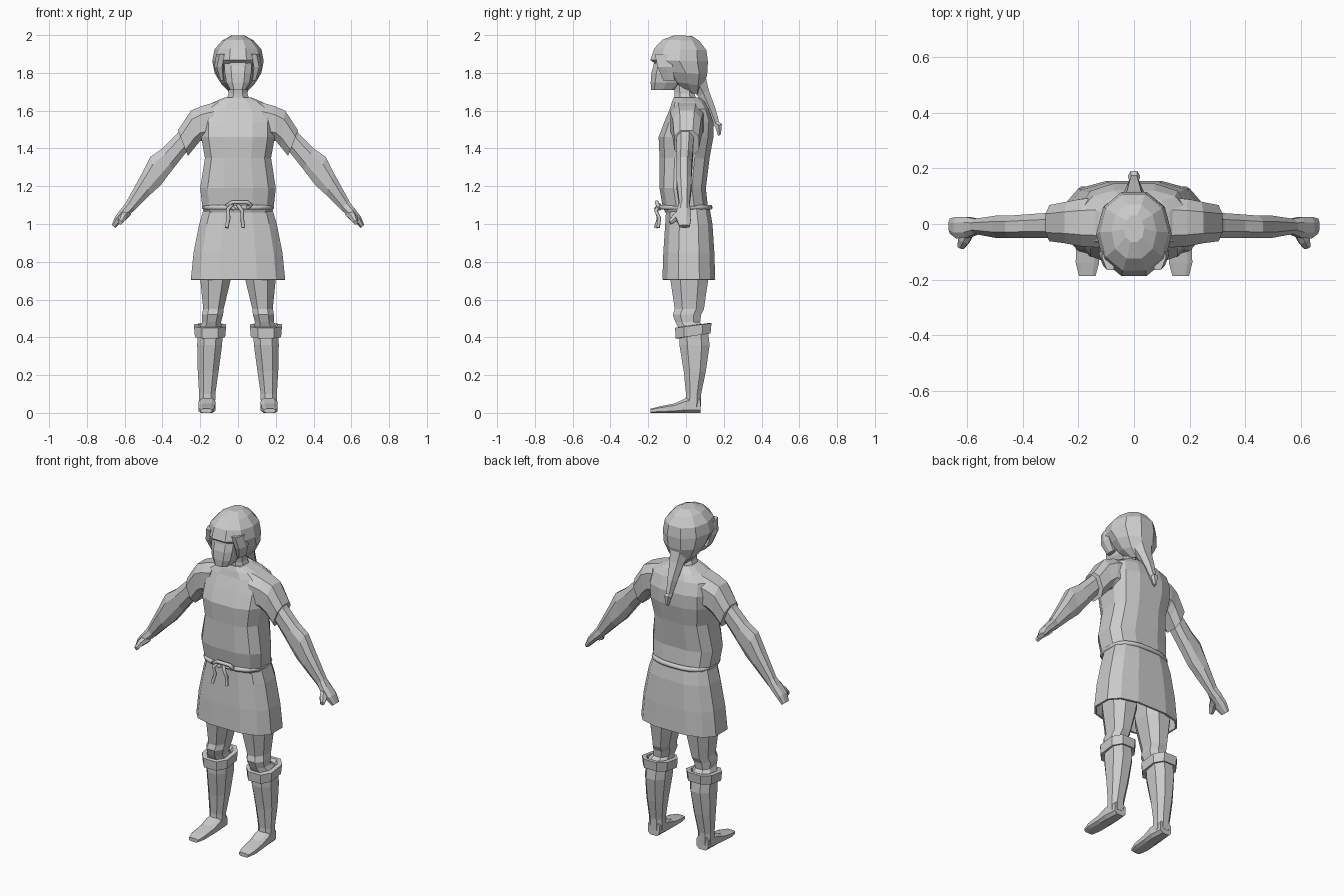
import bpy, math
from mathutils import Vector

grey = bpy.data.materials.new("plain grey")
grey.diffuse_color = (0.6, 0.6, 0.6, 1)


def finish(ob, mirror=False, shell=0.0):
    ob.data.materials.append(grey)
    if shell:
        m = ob.modifiers.new("shell", 'SOLIDIFY')
        m.thickness = shell
        m.offset = -1
    if mirror:
        ob.modifiers.new("mirror", 'MIRROR')
    return ob


def loft(name, rings, n=8, power=0.85, mirror=False, caps=(True, True), shell=0.0):
    """Skin rings; each ring is (edge point, opposite edge point, sideways half vector)."""
    verts, faces = [], []
    soft = lambda c: math.copysign(abs(c) ** power, c) if abs(c) > 1e-6 else 0.0
    for a, b, side in rings:
        a, b, side = Vector(a), Vector(b), Vector(side)
        for i in range(n):
            t = 2 * math.pi * (i + 0.5) / n
            verts.append((a + b) / 2 + (a - b) / 2 * soft(math.cos(t)) + side * soft(math.sin(t)))
    # stretch so the flat facets reach the given edges
    k = 1 / math.cos(math.pi / n) ** power
    for r, (a, b, side) in enumerate(rings):
        c = (Vector(a) + Vector(b)) / 2
        for i in range(n):
            verts[r * n + i] = c + (verts[r * n + i] - c) * k
    for r in range(len(rings) - 1):
        for i in range(n):
            j = (i + 1) % n
            faces.append((r * n + i, r * n + j, r * n + n + j, r * n + n + i))
    if caps[0]:
        faces.append(tuple(reversed(range(n))))
    if caps[1]:
        faces.append(tuple(range(len(verts) - n, len(verts))))
    me = bpy.data.meshes.new(name)
    me.from_pydata(verts, [], faces)
    import bmesh
    bm = bmesh.new()
    bm.from_mesh(me)
    bmesh.ops.recalc_face_normals(bm, faces=bm.faces)
    bm.to_mesh(me)
    bm.free()
    ob = bpy.data.objects.new(name, me)
    bpy.context.collection.objects.link(ob)
    return finish(ob, mirror, shell)


def level(rows, x=0.0):
    """Horizontal rings from (z, front y, back y, half width[, centre x])."""
    return [((r[4] if len(r) > 4 else x, r[1], r[0]), (r[4] if len(r) > 4 else x, r[2], r[0]),
             (r[3], 0, 0)) for r in rows]


def limb(rows):
    """Arm rings from (top x, top z, bottom x, bottom z, front y, back y)."""
    return [((a, (f + k) / 2, b), (c, (f + k) / 2, d), (0, (k - f) / 2, 0)) for a, b, c, d, f, k in rows]


def rope(name, points, radius, cyclic=False):
    cu = bpy.data.curves.new(name, 'CURVE')
    cu.dimensions = '3D'
    cu.bevel_depth = radius
    cu.bevel_resolution = 1
    cu.use_fill_caps = True
    sp = cu.splines.new('POLY')
    sp.points.add(len(points) - 1)
    for p, co in zip(sp.points, points):
        p.co = (*co, 1)
    sp.use_cyclic_u = cyclic
    ob = bpy.data.objects.new(name, cu)
    bpy.context.collection.objects.link(ob)
    return finish(ob)


# Tunic body
loft("tunic_body", level([
    (1.06, -0.11, 0.11, 0.175), (1.10, -0.125, 0.115, 0.19), (1.19, -0.14, 0.105, 0.20),
    (1.35, -0.14, 0.125, 0.175), (1.46, -0.145, 0.145, 0.195), (1.54, -0.115, 0.145, 0.195),
    (1.61, -0.085, 0.12, 0.185), (1.645, -0.075, 0.10, 0.13), (1.67, -0.065, 0.07, 0.07)]),
    n=12, power=0.7)

# Skirt, hollow underneath
loft("skirt", level([
    (0.705, -0.125, 0.155, 0.25), (0.85, -0.12, 0.15, 0.235),
    (1.00, -0.11, 0.14, 0.205), (1.085, -0.105, 0.125, 0.18)]),
    n=12, power=0.7, caps=(False, True), shell=0.012)

# Sleeves
loft("sleeve", limb([
    (0.12, 1.645, 0.15, 1.44, -0.085, 0.095), (0.19, 1.625, 0.20, 1.44, -0.08, 0.09),
    (0.25, 1.60, 0.225, 1.41, -0.07, 0.08), (0.318, 1.495, 0.265, 1.36, -0.062, 0.068)]),
    power=0.75, mirror=True)

# Arms and flat hands
loft("arm", limb([
    (0.28, 1.54, 0.23, 1.44, -0.05, 0.045), (0.325, 1.475, 0.27, 1.385, -0.05, 0.04),
    (0.40, 1.40, 0.345, 1.29, -0.05, 0.035), (0.465, 1.355, 0.41, 1.205, -0.05, 0.03),
    (0.51, 1.265, 0.465, 1.155, -0.05, 0.03), (0.59, 1.12, 0.55, 1.07, -0.035, 0.018)]),
    mirror=True)
loft("hand", limb([
    (0.58, 1.13, 0.545, 1.075, -0.035, 0.018), (0.615, 1.085, 0.58, 1.045, -0.05, 0.025),
    (0.65, 1.04, 0.615, 1.015, -0.052, 0.026), (0.668, 0.995, 0.65, 0.98, -0.035, 0.02)]),
    mirror=True)
loft("thumb", [
    ((0.605, -0.02, 1.075), (0.58, -0.02, 1.035), (0.02, 0, -0.02)),
    ((0.625, -0.06, 1.045), (0.60, -0.06, 1.02), (0.013, 0.01, -0.013)),
    ((0.632, -0.085, 1.015), (0.615, -0.085, 1.0), (0.007, 0.005, -0.007))],
    n=6, mirror=True)

# Legs with knees and calves
loft("leg", level([
    (0.98, -0.08, 0.12, 0.08, 0.10), (0.72, -0.085, 0.12, 0.083, 0.118),
    (0.62, -0.07, 0.105, 0.066, 0.125), (0.55, -0.06, 0.095, 0.054, 0.13),
    (0.52, -0.07, 0.08, 0.056, 0.135), (0.48, -0.055, 0.075, 0.05, 0.14),
    (0.44, -0.035, 0.115, 0.066, 0.147), (0.36, -0.035, 0.125, 0.066, 0.15),
    (0.22, -0.012, 0.105, 0.055, 0.158), (0.10, 0.0, 0.08, 0.043, 0.163),
    (0.03, -0.005, 0.078, 0.042, 0.163)]), mirror=True)

# Boot cuffs, slightly tilted
loft("boot_cuff", [
    ((0.148, -0.035, 0.395), (0.148, 0.115, 0.425), (0.065, 0, 0)),
    ((0.148, -0.055, 0.395), (0.148, 0.13, 0.42), (0.08, 0, 0)),
    ((0.148, -0.058, 0.45), (0.148, 0.135, 0.475), (0.085, 0, 0)),
    ((0.148, -0.035, 0.455), (0.148, 0.115, 0.475), (0.06, 0, 0)),
    ((0.148, -0.03, 0.435), (0.148, 0.10, 0.455), (0.055, 0, 0))],
    power=0.75, mirror=True)

# Feet, from heel to toe
loft("foot", [
    ((0.163, 0.075, 0.08), (0.163, 0.078, 0.0), (0.038, 0, 0)),
    ((0.163, 0.0, 0.078), (0.163, 0.0, 0.0), (0.045, 0, 0)),
    ((0.165, -0.06, 0.05), (0.165, -0.06, 0.0), (0.043, 0, 0)),
    ((0.168, -0.14, 0.034), (0.168, -0.14, 0.0), (0.042, 0, 0)),
    ((0.168, -0.187, 0.022), (0.168, -0.187, 0.0), (0.03, 0, 0))],
    power=0.6, mirror=True)

# Neck, face and hair
loft("neck", level([(1.64, -0.06, 0.06, 0.068), (1.69, -0.06, 0.045, 0.05), (1.79, -0.07, 0.05, 0.05)]))
loft("face", level([
    (1.71, -0.185, -0.06, 0.045), (1.75, -0.187, -0.02, 0.068), (1.80, -0.183, 0.0, 0.078),
    (1.84, -0.172, 0.0, 0.08), (1.90, -0.165, 0.0, 0.08)]), n=10, power=0.7)
loft("hair", [
    ((0, -0.005, 1.70), (0, 0.075, 1.685), (0.04, 0, 0)),
    ((0, -0.075, 1.755), (0, 0.095, 1.73), (0.085, 0, 0)),
    ((0, -0.115, 1.81), (0, 0.112, 1.79), (0.118, 0, 0)),
    ((0, -0.188, 1.868), (0, 0.116, 1.86), (0.13, 0, 0)),
    ((0, -0.168, 1.93), (0, 0.108, 1.92), (0.118, 0, 0)),
    ((0, -0.125, 1.975), (0, 0.07, 1.97), (0.078, 0, 0)),
    ((0, -0.065, 1.998), (0, 0.03, 1.996), (0.035, 0, 0))], n=10, power=0.95)

# Hair locks framing the face
loft("side_lock", [
    ((0.085, -0.165, 1.90), (0.10, -0.08, 1.90), (0.02, 0, 0)),
    ((0.098, -0.15, 1.83), (0.105, -0.07, 1.83), (0.022, 0, 0)),
    ((0.085, -0.12, 1.76), (0.09, -0.06, 1.76), (0.012, 0, 0))], n=6, mirror=True)

# Ponytail
loft("ponytail", [
    ((0, 0.01, 1.73), (0, 0.10, 1.80), (0.06, 0, 0)),
    ((0, 0.065, 1.675), (0, 0.12, 1.71), (0.04, 0, 0)),
    ((0, 0.105, 1.59), (0, 0.155, 1.615), (0.026, 0, 0)),
    ((0, 0.14, 1.525), (0, 0.175, 1.54), (0.016, 0, 0)),
    ((0, 0.155, 1.515), (0, 0.19, 1.53), (0.02, 0, 0)),
    ((0, 0.17, 1.465), (0, 0.185, 1.475), (0.008, 0, 0))], n=6)

# Rope belt with loop and hanging ends
belt = []
for i in range(24):
    t = 2 * math.pi * i / 24
    c, s = math.cos(t), math.sin(t)
    belt.append((math.copysign(abs(c) ** 0.75, c) * 0.178,
                 math.copysign(abs(s) ** 0.75, s) * 0.13 - 0.002, 1.088))
rope("rope_belt", belt, 0.014, cyclic=True)
rope("knot_loop", [(-0.02, -0.14, 1.08), (-0.06, -0.15, 1.10), (-0.03, -0.155, 1.115),
                   (0.05, -0.155, 1.115), (0.07, -0.15, 1.10), (0.05, -0.14, 1.085)], 0.011)
rope("rope_end_left", [(-0.03, -0.14, 1.105), (-0.052, -0.16, 1.08),
                       (-0.05, -0.145, 1.03), (-0.06, -0.16, 0.98)], 0.010)
rope("rope_end_right", [(0.0, -0.14, 1.10), (0.022, -0.16, 1.07),
                        (0.022, -0.14, 1.03), (0.028, -0.148, 0.98)], 0.010)
